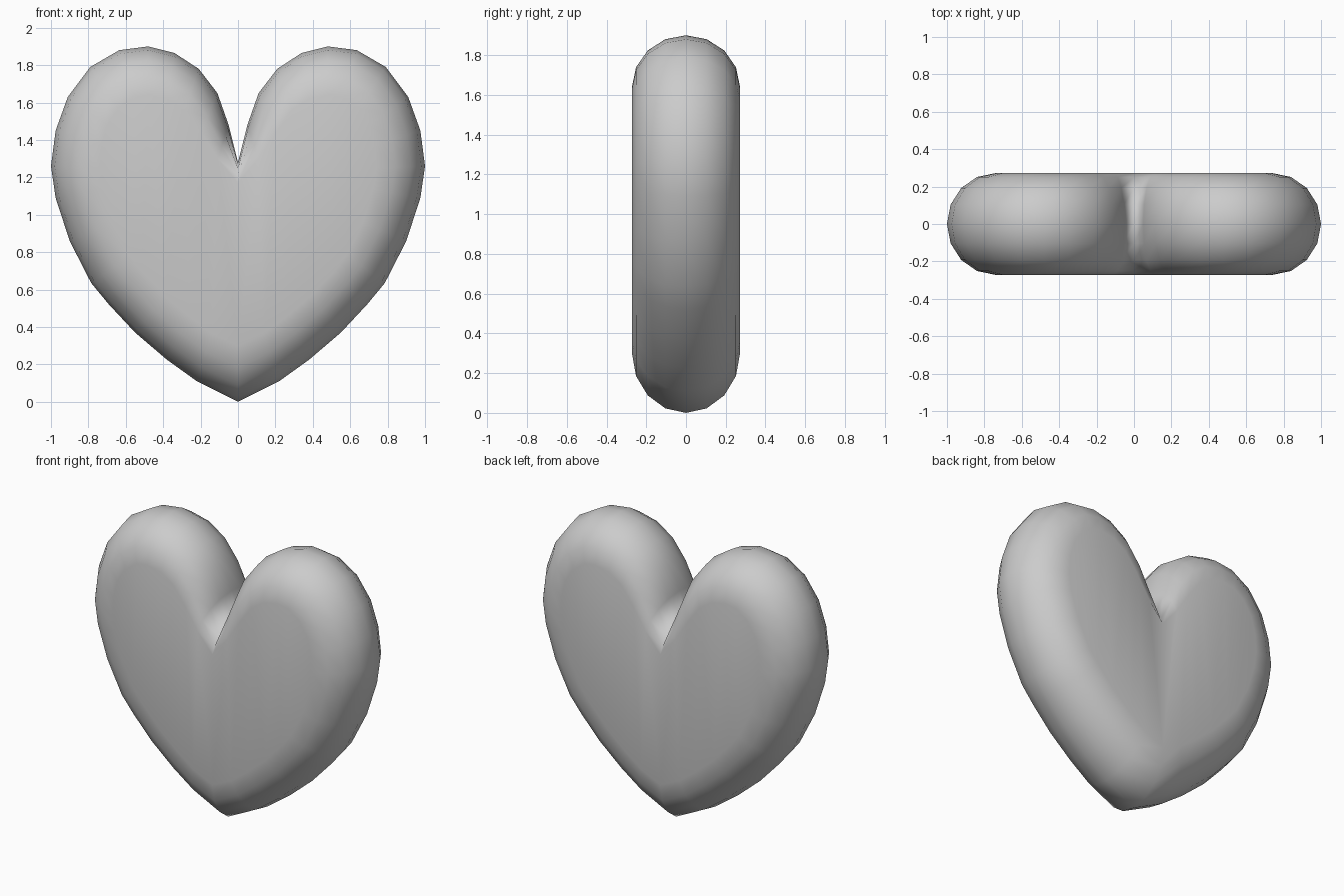
import bpy, bmesh, math

if "Cube" in bpy.data.objects:
    bpy.data.objects.remove(bpy.data.objects["Cube"])

HALF_DEPTH = 0.272
STEPS = 4  # segments in each quarter-round edge

# Right half of the widest outline, from cleft to bottom tip
outer = [(0, 1.28), (.05, 1.48), (.11, 1.65), (.21, 1.78), (.34, 1.865), (.48, 1.90),
         (.635, 1.88), (.79, 1.79), (.91, 1.63), (.975, 1.45), (1, 1.26), (.975, 1.09),
         (.90, .86), (.785, .635), (.69, .52), (.55, .37), (.38, .225), (.22, .11), (0, 0)]
# Matching outline of the flat face
inner = [(0, 1.17), (.11, 1.30), (.20, 1.44), (.29, 1.56), (.38, 1.62), (.48, 1.64),
         (.56, 1.63), (.64, 1.57), (.70, 1.48), (.73, 1.37), (.74, 1.25), (.725, 1.14),
         (.67, .96), (.58, .78), (.515, .70), (.39, .565), (.255, .45), (.14, .365), (0, .30)]


def full(half):
    return half + [(-x, z) for x, z in half[-2:0:-1]]


outer, inner = full(outer), full(inner)
bm = bmesh.new()
rings = []
for i in range(-STEPS, STEPS + 1):
    a = math.pi / 2 * i / STEPS
    t = 1 - math.cos(a)
    rings.append([bm.verts.new((xo + (xi - xo) * t, HALF_DEPTH * math.sin(a), zo + (zi - zo) * t))
                  for (xo, zo), (xi, zi) in zip(outer, inner)])

# Rounded rim
n = len(outer)
for r0, r1 in zip(rings, rings[1:]):
    for j in range(n):
        k = (j + 1) % n
        bm.faces.new((r0[j], r0[k], r1[k], r1[j]))

# Flat front and back, in strips between the mirrored halves
for ring in (rings[0], rings[-1]):
    bm.faces.new(ring)
bmesh.ops.triangulate(bm, faces=[f for f in bm.faces if len(f.verts) > 4])
bmesh.ops.recalc_face_normals(bm, faces=bm.faces)
for f in bm.faces:
    f.smooth = True

mesh = bpy.data.meshes.new("heart")
bm.to_mesh(mesh)
bm.free()
heart = bpy.data.objects.new("heart", mesh)
bpy.context.collection.objects.link(heart)
